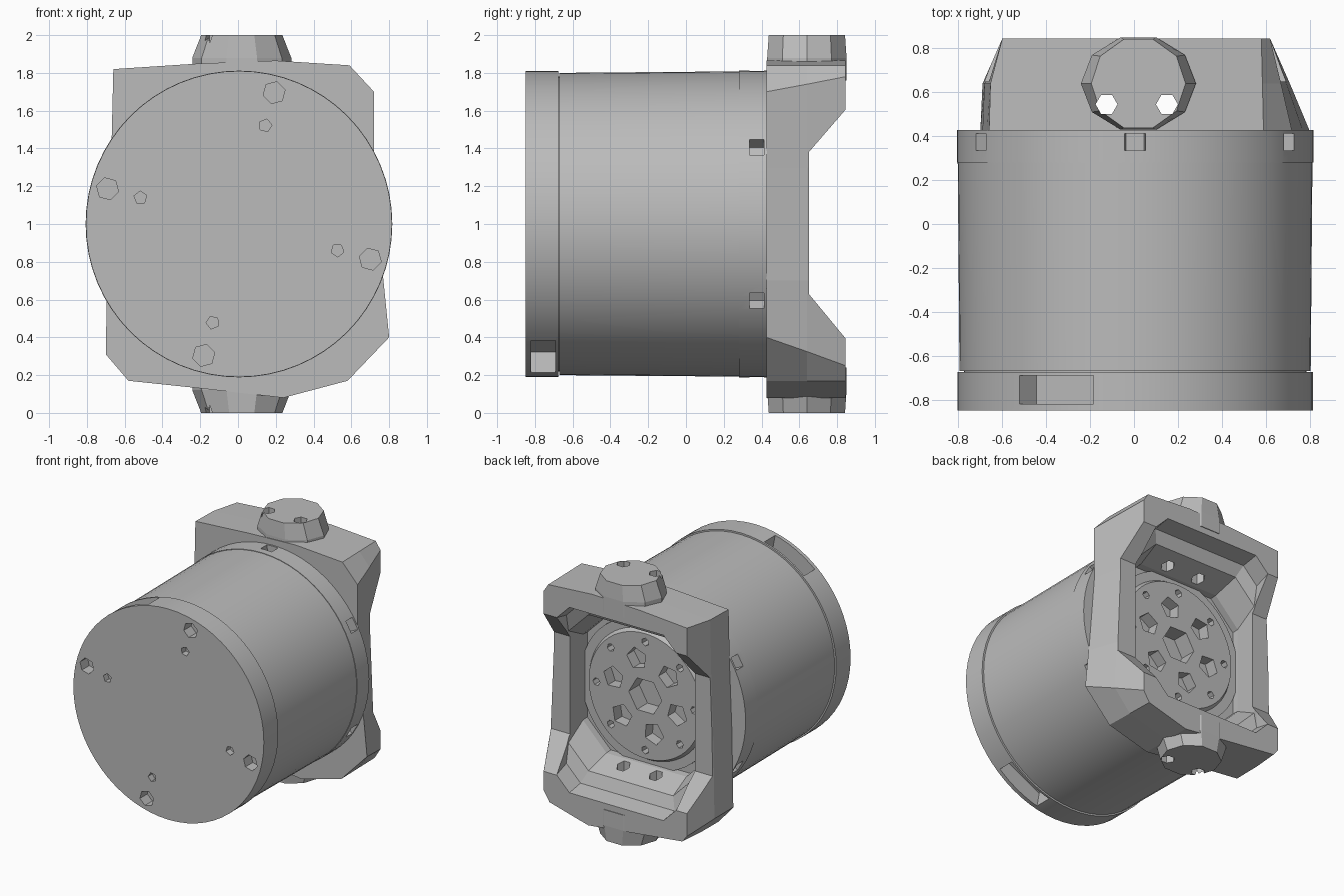
import bpy, bmesh
from math import cos, sin, pi, radians
from mathutils import Vector

cube = bpy.data.objects.get("Cube")
if cube:
    bpy.data.objects.remove(cube)

grey = bpy.data.materials.new("plain grey")
grey.use_nodes = True
grey.diffuse_color = (0.5, 0.5, 0.5, 1)
grey.node_tree.nodes["Principled BSDF"].inputs["Base Color"].default_value = (0.5, 0.5, 0.5, 1)

CX, CZ = 0.005, 1.0   # axis of the motor


def loft(bm, loops):
    """Closed solid through loops that all have the same point count."""
    rings = [[bm.verts.new(p) for p in loop] for loop in loops]
    n = len(rings[0])
    for a, b in zip(rings, rings[1:]):
        for i in range(n):
            j = (i + 1) % n
            bm.faces.new((a[i], a[j], b[j], b[i]))
    bm.faces.new(rings[0][::-1])
    bm.faces.new(rings[-1])


def circle_y(r, y, n=64, x=CX, z=CZ, turn=0.0):
    """Circle around the y direction."""
    return [Vector((x + r * cos(2 * pi * i / n + turn), y, z + r * sin(2 * pi * i / n + turn)))
            for i in range(n)]


def drill(bm, radius, angle, r, y0, y1, n=6):
    """Cutter along y at a polar position on the motor axis."""
    a = radians(angle)
    x, z = CX + radius * cos(a), CZ + radius * sin(a)
    loft(bm, [circle_y(r, y, n, x, z, a) for y in (y0, y1)])


def pocket(bm, angle, r0, r1, width, y0, y1):
    """Box cutter entering the round side at an angle."""
    a = radians(angle)
    out, side = Vector((cos(a), 0, sin(a))), Vector((-sin(a), 0, cos(a)))
    loops = []
    for r, s in ((r0, 0.75), (r1, 1.0)):
        mid = Vector((CX, 0, CZ)) + out * r
        loops.append([mid + side * (k * width * s / 2) + Vector((0, y, 0))
                      for k, y in ((-1, y0), (1, y0), (1, y1), (-1, y1))])
    loft(bm, loops)


def finish(name, bm):
    bmesh.ops.recalc_face_normals(bm, faces=bm.faces)
    mesh = bpy.data.meshes.new(name)
    bm.to_mesh(mesh)
    bm.free()
    obj = bpy.data.objects.new(name, mesh)
    bpy.context.collection.objects.link(obj)
    mesh.materials.append(grey)
    return obj


def select(obj):
    bpy.ops.object.select_all(action='DESELECT')
    obj.select_set(True)
    bpy.context.view_layer.objects.active = obj


def combine(obj, bm, operation='DIFFERENCE'):
    """Cut or add a bmesh solid and discard the helper."""
    tool = finish("helper", bm)
    tool.hide_render = True
    mod = obj.modifiers.new("combine", 'BOOLEAN')
    mod.operation, mod.solver, mod.object = operation, 'EXACT', tool
    select(obj)
    bpy.ops.object.modifier_apply(modifier=mod.name)
    bpy.data.objects.remove(tool)


def smooth(obj):
    select(obj)
    bpy.ops.object.shade_smooth_by_angle(angle=radians(25))


def lathe(name, profile):
    bm = bmesh.new()
    loft(bm, [circle_y(r, y) for r, y in profile])
    return finish(name, bm)


# Front cap with screw holes and two side pockets
cap = lathe("front_cap", [(0.81, -0.85), (0.81, -0.675), (0.78, -0.675), (0.78, -0.66)])
bm = bmesh.new()
for k in range(4):
    angle = 75 + 90 * k
    drill(bm, 0.72, angle, 0.06, -0.9, -0.76, 6)
    drill(bm, 0.54, angle, 0.035, -0.9, -0.8, 5)
combine(cap, bm)
bm = bmesh.new()
for angle in (117, -63):
    pocket(bm, angle, 0.68, 0.86, 0.42, -0.82, -0.69)
combine(cap, bm)
smooth(cap)

# Main cylinder
body = lathe("main_body", [(0.8, -0.67), (0.808, 0.283)])
smooth(body)

# Rear ring with six small side pockets and the output flange
rear = lathe("rear_ring", [(0.812, 0.28), (0.812, 0.428), (0.57, 0.428), (0.57, 0.455),
                           (0.5, 0.455), (0.48, 0.488)])
bm = bmesh.new()
for k in range(6):
    pocket(bm, 30 + 60 * k, 0.74, 0.9, 0.11, 0.335, 0.412)
loft(bm, [circle_y(0.14, y, 6) for y in (0.36, 0.55)])
for k in range(6):
    drill(bm, 0.28, 60 * k + 15, 0.085, 0.4, 0.55, 5)
for k in range(8):
    drill(bm, 0.415, 45 * k, 0.03, 0.42, 0.55, 6)
combine(rear, bm)
smooth(rear)

# Mounting bracket, an uneven front outline narrowing to a squarer back
front = [(-0.66, 1.82), (-0.2, 1.85), (0.2, 1.865), (0.59, 1.84), (0.72, 1.7),
         (0.72, 1.3), (0.77, 0.7), (0.8, 0.4), (0.58, 0.17), (0.24, 0.08),
         (-0.2, 0.13), (-0.58, 0.17), (-0.7, 0.31), (-0.69, 0.9), (-0.67, 1.4)]
back = [(-0.6, 1.82), (-0.2, 1.85), (0.2, 1.865), (0.58, 1.84), (0.62, 1.78),
        (0.62, 1.3), (0.62, 0.7), (0.62, 0.25), (0.57, 0.17), (0.24, 0.08),
        (-0.2, 0.13), (-0.56, 0.17), (-0.6, 0.22), (-0.6, 0.9), (-0.6, 1.4)]
loops = []
for y, right, left in ((0.425, 0, 0), (0.64, 0.5, 0.1), (0.845, 1, 1)):
    loops.append([])
    for (x0, z0), (x1, z1) in zip(front, back):
        t = right if x0 > 0 else left
        loops[-1].append(Vector((x0 + (x1 - x0) * t, y, z0 + (z1 - z0) * t)))
bm = bmesh.new()
loft(bm, loops)
bracket = finish("mounting_bracket", bm)

# Tapered bosses above and below the bracket
for sign in (1, -1):
    bm = bmesh.new()
    loft(bm, [[Vector((0.02 + 0.262 * s * cos(2 * pi * i / 10),
                       0.64 + 0.221 * t * sin(2 * pi * i / 10), 1 + sign * h))
               for i in range(10)]
              for h, s, t in ((0.76, 1, 1), (0.88, 1, 1), (1.0, 0.82, 0.96))])
    combine(bracket, bm, 'UNION')

# Open cavity behind the flange, sloping inwards and squarer at the back
bm = bmesh.new()
loops = []
for y, w, h, c in ((0.35, 0.54, 0.52, 0.2), (0.48, 0.54, 0.53, 0.2),
                   (0.67, 0.53, 0.6, 0.17), (0.71, 0.52, 0.69, 0.12),
                   (0.95, 0.5, 0.73, 0.1)):
    loops.append([Vector((x, y, 1 + z)) for x, z in
                  ((w, h - c), (w - c, h), (c - w, h), (-w, h - c),
                   (-w, c - h), (c - w, -h), (w - c, -h), (w, c - h))])
loft(bm, loops)
combine(bracket, bm)

# Side walls dip towards the middle
bm = bmesh.new()
loft(bm, [[Vector((x, y, z)) for y, z in
           ((0.65, 0.63), (0.65, 1.38), (0.84, 1.6), (0.95, 1.73), (0.95, 0.27), (0.84, 0.4))]
          for x in (-1, 1)])
combine(bracket, bm)

# Paired holes running down through both bosses
bm = bmesh.new()
for x in (-0.125, 0.15):
    loft(bm, [[Vector((x + 0.05 * cos(pi * i / 3), 0.545 + 0.05 * sin(pi * i / 3), z))
               for i in range(6)] for z in (-0.1, 2.1)])
combine(bracket, bm)
